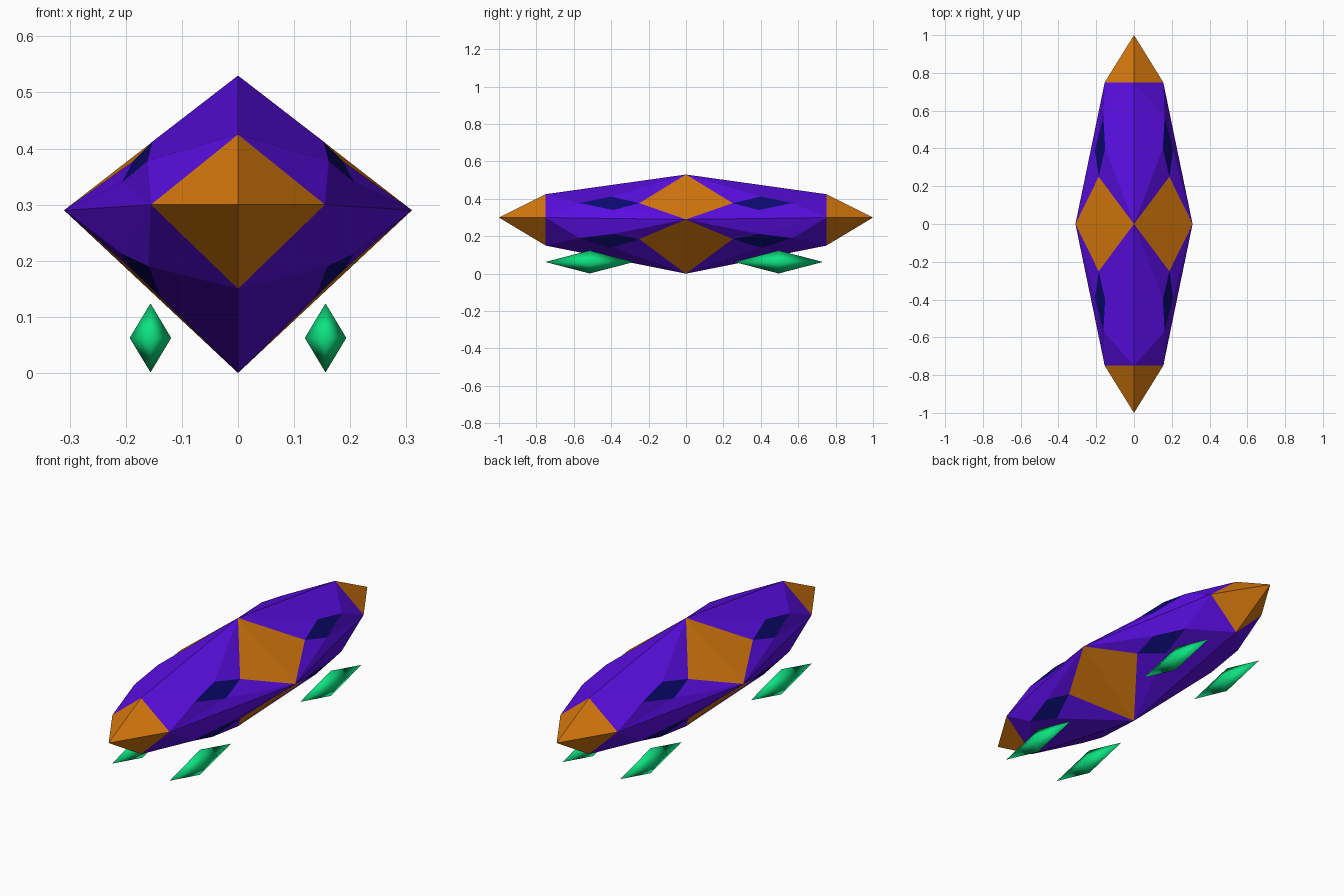
import bpy, bmesh

if "Cube" in bpy.data.objects:
    bpy.data.objects.remove(bpy.data.objects["Cube"])


def material(name, rgb):
    m = bpy.data.materials.new(name)
    m.diffuse_color = (*rgb, 1)
    m.use_nodes = True
    m.node_tree.nodes["Principled BSDF"].inputs["Base Color"].default_value = m.diffuse_color
    return m


purple = material("purple", (0.10, 0.004, 0.75))
orange = material("orange", (0.68, 0.19, 0.004))
navy = material("navy", (0.003, 0.003, 0.16))
green = material("green", (0.004, 0.76, 0.22))

# Corner points of one eighth of the hull: upper and lower versions
upper = dict(apex=(0, 0, .53), side=(.31, 0, .29), a=(.187, .25, .377),
             n1=(.153, .40, .412), n2=(.207, .39, .34), b=(.162, .57, .378),
             c=(0, .75, .425), d=(.155, .75, .30), tip=(0, 1, .30))
lower = dict(upper, apex=(0, 0, 0), a=(.19, .25, .185), n1=(.14, .40, .138),
             n2=(.207, .39, .212), b=(.16, .57, .19), c=(0, .75, .15))

# Facets of one eighth, with material index (0 purple, 1 orange, 2 navy)
facets = [("apex side a", 1), ("tip d c", 1), ("a n2 b n1", 2),
          ("apex a n1", 0), ("apex n1 b c", 0), ("b d c", 0),
          ("side n2 a", 0), ("side d n2", 0), ("d b n2", 0)]

# Faceted hull, mirrored into all eight octants
bm = bmesh.new()
for points in (upper, lower):
    for sx in (1, -1):
        for sy in (1, -1):
            v = {k: bm.verts.new((x * sx, y * sy, z))
                 for k, (x, y, z) in points.items()}
            for names, idx in facets:
                bm.faces.new([v[n] for n in names.split()]).material_index = idx
bmesh.ops.remove_doubles(bm, verts=bm.verts, dist=0.0005)
bmesh.ops.recalc_face_normals(bm, faces=bm.faces)
mesh = bpy.data.meshes.new("hull")
bm.to_mesh(mesh)
bm.free()
for m in (purple, orange, navy):
    mesh.materials.append(m)
bpy.context.collection.objects.link(bpy.data.objects.new("hull", mesh))


# Floating smooth-shaded diamond pods
def pod(name, x, y):
    bpy.ops.mesh.primitive_cone_add(vertices=4, radius1=1, radius2=0, depth=1)
    bpy.ops.object.delete()
    bm = bmesh.new()
    ring = [bm.verts.new(p) for p in
            ((.037, 0, 0), (0, .237, 0), (-.037, 0, 0), (0, -.237, 0))]
    top, bottom = bm.verts.new((0, 0, .0615)), bm.verts.new((0, 0, -.0615))
    for i in range(4):
        for end in (top, bottom):
            bm.faces.new((ring[i], ring[(i + 1) % 4], end)).smooth = True
    bmesh.ops.recalc_face_normals(bm, faces=bm.faces)
    me = bpy.data.meshes.new(name)
    bm.to_mesh(me)
    bm.free()
    me.materials.append(green)
    ob = bpy.data.objects.new(name, me)
    ob.location = (x, y, .0625)
    bpy.context.collection.objects.link(ob)


for side, x in (("left", -.156), ("right", .156)):
    pod("front_pod_" + side, x, -.515)
    pod("back_pod_" + side, x, .495)
